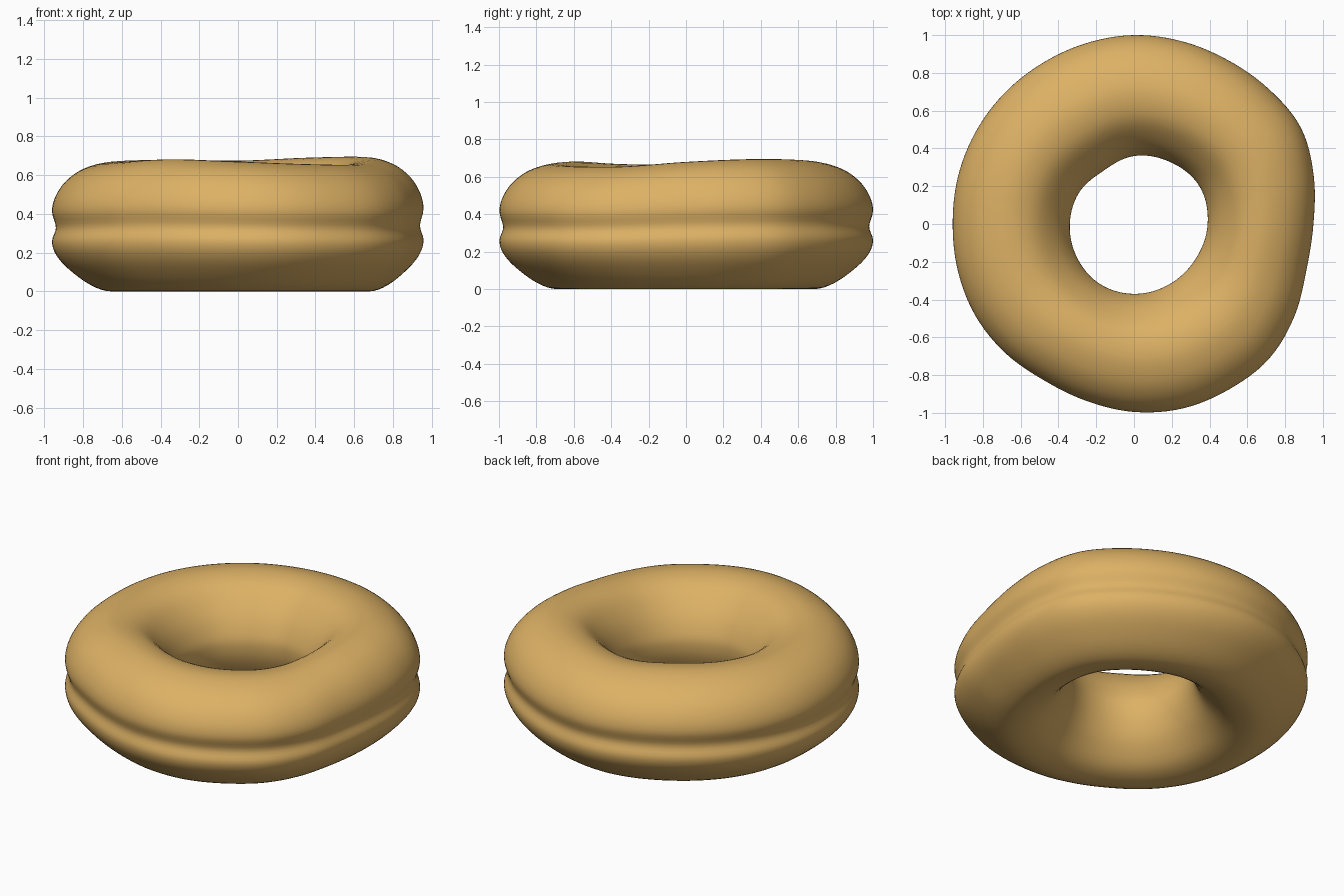
import bpy, bmesh, math
from mathutils import Vector

if "Cube" in bpy.data.objects:
    bpy.data.objects.remove(bpy.data.objects["Cube"])


def loop_value(values, u):
    """Smooth periodic Catmull-Rom sample of a closed list, u in 0..1."""
    n = len(values)
    f = (u % 1.0) * n
    i = int(f)
    t = f - i
    a, b, c, d = (values[(i + k) % n] for k in (-1, 0, 1, 2))
    return 0.5 * (2 * b + (c - a) * t + (2 * a - 5 * b + 4 * c - d) * t * t
                  + (3 * b - 3 * c + d - a) * t ** 3)


# Outline radii, counter-clockwise from +x
OUTER = [.95, .985, 1.02, 1.01, 1.0, 1.0, 1.0, .99, .98, .975, .97, .965,
         .96, .965, .97, .965, .955, .97, .995, 1.01, 1.01, 1.01, .98, .945]
INNER = [.39, .40, .38, .36, .325, .335, .34, .35, .365, .37, .37, .375]
TOP = [.68, .695, .69, .675, .68, .675, .665, .668, .682, .67, .657, .655]

# Dough cross-section: (0 = hole edge, 1 = outer edge; height fraction)
SECTION = [Vector(p) for p in (
    (.50, 0), (.68, .05), (.87, .18), (.97, .29), (1.0, .39), (.968, .495),
    (1.0, .62), (.97, .74), (.88, .86), (.73, .955), (.52, 1.0), (.30, .95),
    (.12, .79), (.02, .62), (0, .50), (.03, .36), (.12, .20), (.29, .05))]

AROUND, ACROSS = 144, 72
bm = bmesh.new()
rings = []
for i in range(AROUND):
    u = i / AROUND
    angle = u * math.tau
    r0, r1 = loop_value(INNER, u), loop_value(OUTER, u)
    top = loop_value(TOP, u)
    ring = []
    for j in range(ACROSS):
        p = loop_value(SECTION, j / ACROSS)
        r = r0 + (r1 - r0) * p.x
        ring.append(bm.verts.new((r * math.cos(angle), r * math.sin(angle),
                                  max(p.y, 0) * top)))
    rings.append(ring)
for i in range(AROUND):
    a, b = rings[i], rings[(i + 1) % AROUND]
    for j in range(ACROSS):
        k = (j + 1) % ACROSS
        bm.faces.new((a[j], b[j], b[k], a[k])).smooth = True
bmesh.ops.recalc_face_normals(bm, faces=bm.faces)

# Ring of baked dough
mesh = bpy.data.meshes.new("doughnut")
bm.to_mesh(mesh)
bm.free()
doughnut = bpy.data.objects.new("doughnut", mesh)
bpy.context.collection.objects.link(doughnut)

dough = bpy.data.materials.new("dough")
dough.diffuse_color = (.72, .44, .13, 1)
dough.use_nodes = True
dough.node_tree.nodes["Principled BSDF"].inputs["Base Color"].default_value = dough.diffuse_color
mesh.materials.append(dough)
